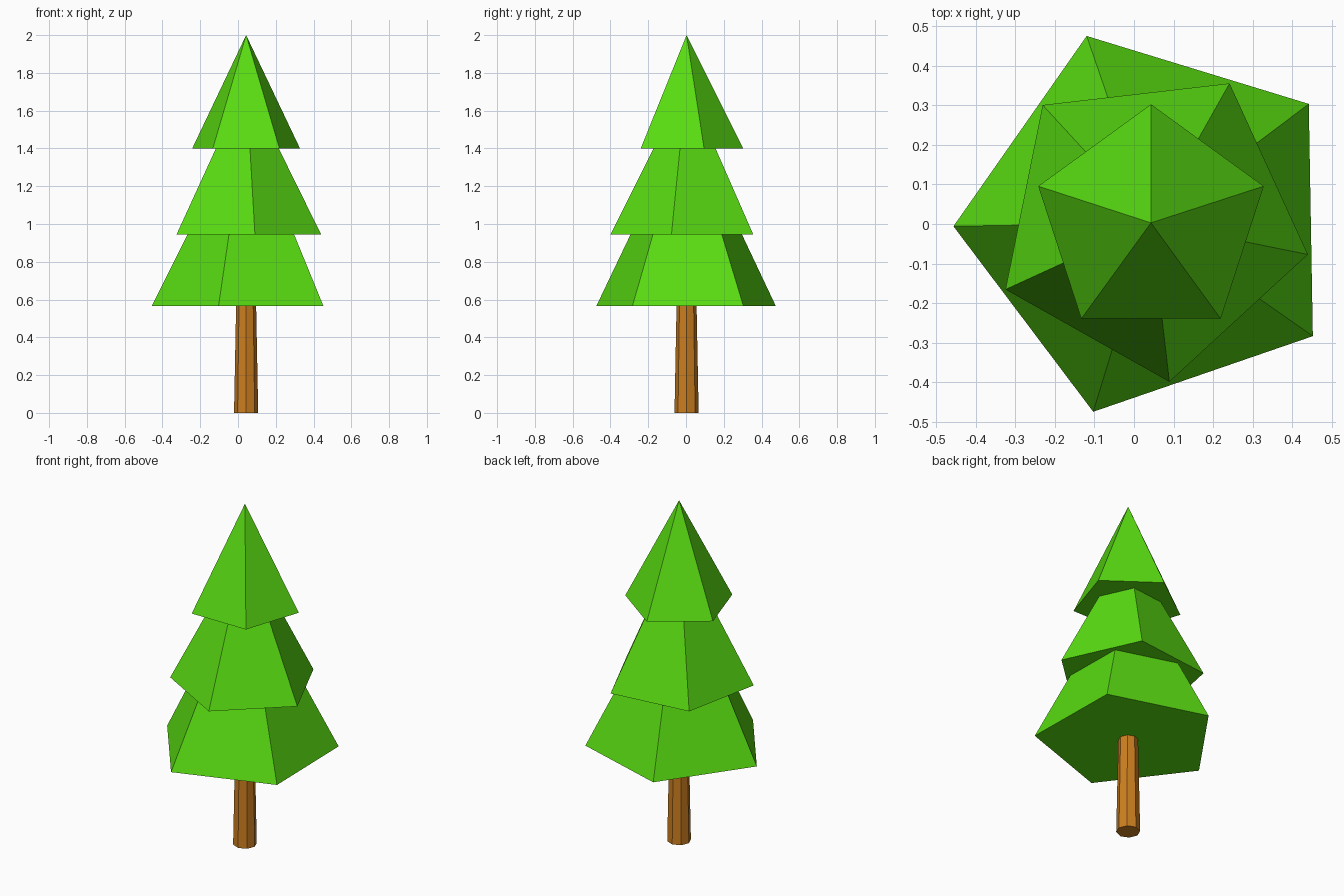
import bpy
from math import radians

if "Cube" in bpy.data.objects:
    bpy.data.objects.remove(bpy.data.objects["Cube"])

CX, CY = 0.043, 0.003  # axis shared by trunk and foliage


def material(name, color):
    m = bpy.data.materials.new(name)
    m.diffuse_color = color
    m.use_nodes = True
    m.node_tree.nodes["Principled BSDF"].inputs["Base Color"].default_value = m.diffuse_color
    return m


def cone(name, sides, r1, r2, z0, z1, first_angle, mat):
    """Flat-faced cone whose first corner points at first_angle (degrees from +x)."""
    bpy.ops.mesh.primitive_cone_add(
        vertices=sides, radius1=r1, radius2=r2, depth=z1 - z0,
        location=(CX, CY, (z0 + z1) / 2),
        rotation=(0, 0, radians(first_angle - 90)))
    ob = bpy.context.object
    ob.name = name
    ob.data.materials.append(mat)
    return ob


green = material("leaf_green", (0.10, 0.72, 0.006, 1))
brown = material("bark_brown", (0.60, 0.21, 0.014, 1))

# Tapered eight-sided trunk, ending just inside the lowest tier
cone("trunk", 8, 0.064, 0.052, 0.0, 0.62, 0, brown)

# Three five-sided foliage tiers, each twisted against the next
tiers = [
    ("lower_foliage", 0.50, 0.565, 1.565, 37),
    ("middle_foliage", 0.405, 0.945, 1.75, 60.6),
    ("upper_foliage", 0.30, 1.40, 2.0, 90),
]
for name, radius, base, tip, angle in tiers:
    cone(name, 5, radius, 0, base, tip, angle, green)
